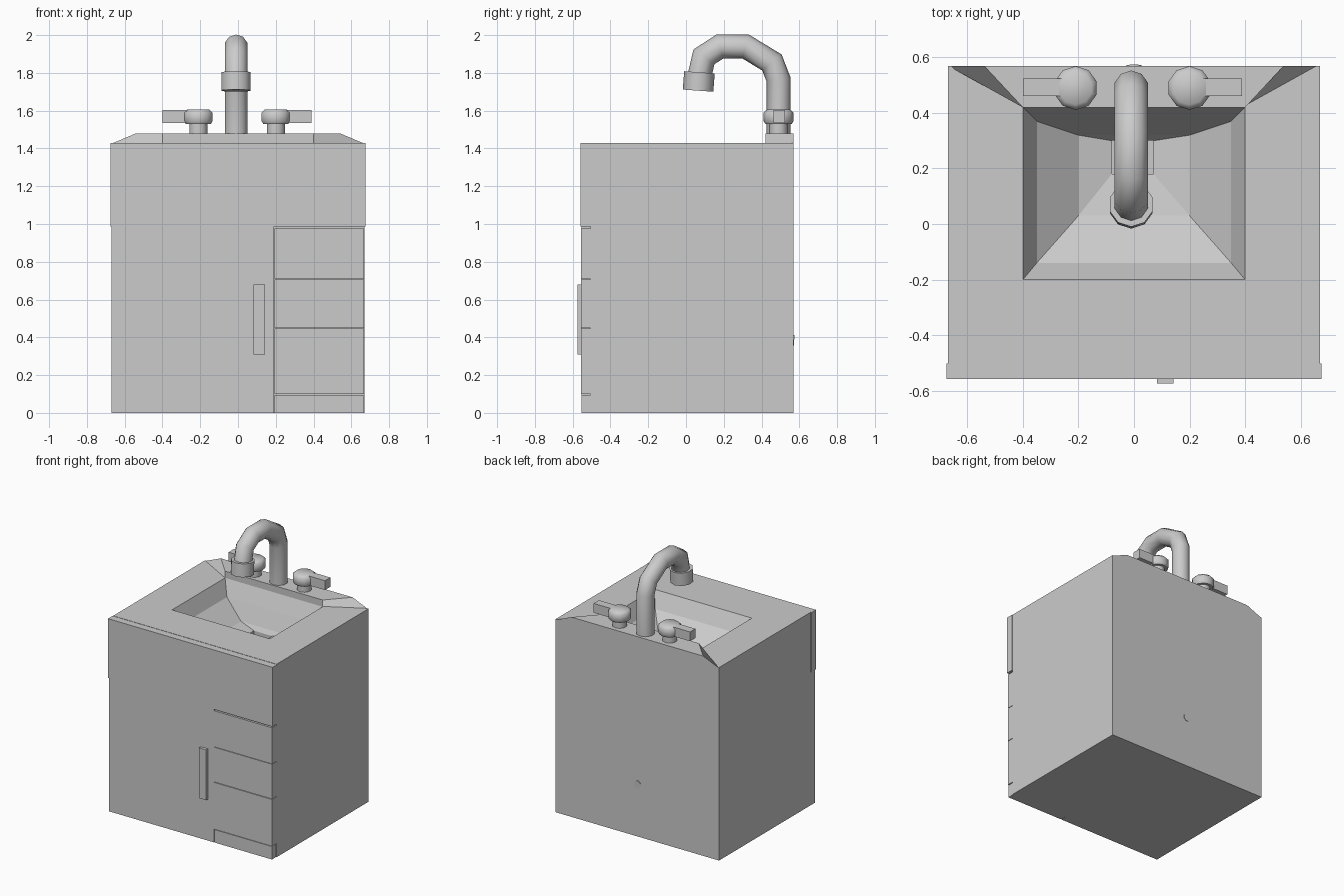
import bpy, math
from math import radians
from mathutils import Vector

if "Cube" in bpy.data.objects:
    bpy.data.objects.remove(bpy.data.objects["Cube"])


def make(name, verts, faces, smooth=None):
    me = bpy.data.meshes.new(name)
    me.from_pydata(verts, [], faces)
    ob = bpy.data.objects.new(name, me)
    bpy.context.collection.objects.link(ob)
    if smooth:
        bpy.ops.object.select_all(action='DESELECT')
        bpy.context.view_layer.objects.active = ob
        ob.select_set(True)
        bpy.ops.object.shade_smooth_by_angle(angle=radians(smooth))
    return ob


def loft(name, rings, smooth=None):
    """Skin a list of equal-length rings and cap both ends."""
    n = len(rings[0])
    verts = [v for r in rings for v in r]
    faces = [tuple(reversed(range(n)))]
    for k in range(len(rings) - 1):
        for i in range(n):
            j = (i + 1) % n
            faces.append((k*n + i, k*n + j, (k+1)*n + j, (k+1)*n + i))
    faces.append(tuple(range((len(rings) - 1)*n, len(rings)*n)))
    return make(name, verts, faces, smooth)


def rect(x0, x1, y0, y1, z):
    return [(x0, y0, z), (x1, y0, z), (x1, y1, z), (x0, y1, z)]


def box(name, x0, x1, y0, y1, z0, z1):
    return loft(name, [rect(x0, x1, y0, y1, z0), rect(x0, x1, y0, y1, z1)])


def disc(cx, cy, z, r, n):
    return [(cx + r*math.cos(2*math.pi*(i + .5)/n),
             cy + r*math.sin(2*math.pi*(i + .5)/n), z) for i in range(n)]


def pipe(name, x, path, r, n=10):
    """Sweep a round section along a path given as (y, z) points."""
    pts = [Vector((x, y, z)) for y, z in path]
    rings = []
    for i, p in enumerate(pts):
        a = (p - pts[i-1]).normalized() if i else None
        b = (pts[i+1] - p).normalized() if i < len(pts) - 1 else None
        t = ((a or b) + (b or a)).normalized()
        side = Vector((1, 0, 0))
        up = t.cross(side)
        stretch = 1 / max(t.dot(b or a), .5)
        rings.append([tuple(p + side*r*math.cos(2*math.pi*(k + .5)/n)
                            + up*r*stretch*math.sin(2*math.pi*(k + .5)/n))
                      for k in range(n)])
    return loft(name, rings, 50)


# Cabinet body with the basin sunk into its top
loft("cabinet_with_basin", [
    rect(-.67, .67, -.505, .57, 0),
    rect(-.67, .67, -.505, .57, 1.43),
    rect(-.40, .40, -.20, .42, 1.43),
    rect(-.35, .35, -.14, .37, 1.32),
    rect(-.20, .20, .03, .32, 1.2),
    rect(-.08, .07, .18, .30, 1.17),
    rect(-.08, .07, .18, .30, 1.1)])

# Raised ledge behind the basin, with sloping ends
loft("tap_ledge", [
    [(-.40, .42, 1.425), (.40, .42, 1.425), (.67, .57, 1.425), (-.67, .57, 1.425)],
    [(-.40, .42, 1.48), (.40, .42, 1.48), (.54, .57, 1.48), (-.54, .57, 1.48)]])

# Front panels: apron, door, handle, drawers, toe strip
box("front_apron", -.675, .675, -.558, -.503, .988, 1.428)
box("door", -.67, .19, -.553, -.50, 0, .986)
box("door_handle", .083, .142, -.575, -.55, .308, .68)
for i, (z0, z1, y1) in enumerate([(.71, .977, -.503), (.45, .707, -.503),
                                  (.10, .446, -.49)]):
    box(f"drawer_front_{i + 1}", .193, .668, -.555, y1, z0, z1)
box("toe_strip", .193, .665, -.553, -.503, 0, .096)

# Gooseneck spout and its nozzle
pipe("spout", -.01, [(.49, 1.44), (.49, 1.765), (.455, 1.855), (.315, 1.94),
                     (.18, 1.94), (.095, 1.885), (.066, 1.76)], .063)
pipe("spout_nozzle", -.01, [(.071, 1.803), (.064, 1.706)], .081)

# Taps: stem, round knob and lever on each side
for side, s in (("left", -1), ("right", 1)):
    cx = -.005 + s*.205
    loft(f"{side}_tap_stem", [disc(cx, .49, z, .05, 10) for z in (1.46, 1.54)], 40)
    loft(f"{side}_tap_knob", [disc(cx, .49, 1.53, .07, 10),
                              disc(cx, .49, 1.545, .079, 10),
                              disc(cx, .49, 1.59, .079, 10),
                              disc(cx, .49, 1.607, .06, 10)], 50)
    xa, xb = sorted((cx + s*.03, cx + s*.19))
    box(f"{side}_tap_lever", xa, xb, .462, .524, 1.535, 1.604)

# Drain pipe inside the cabinet, just breaking through the back
pipe("drain_pipe", 0, [(.24, 1.12), (.24, .48), (.30, .395), (.573, .385)], .03, 8)
